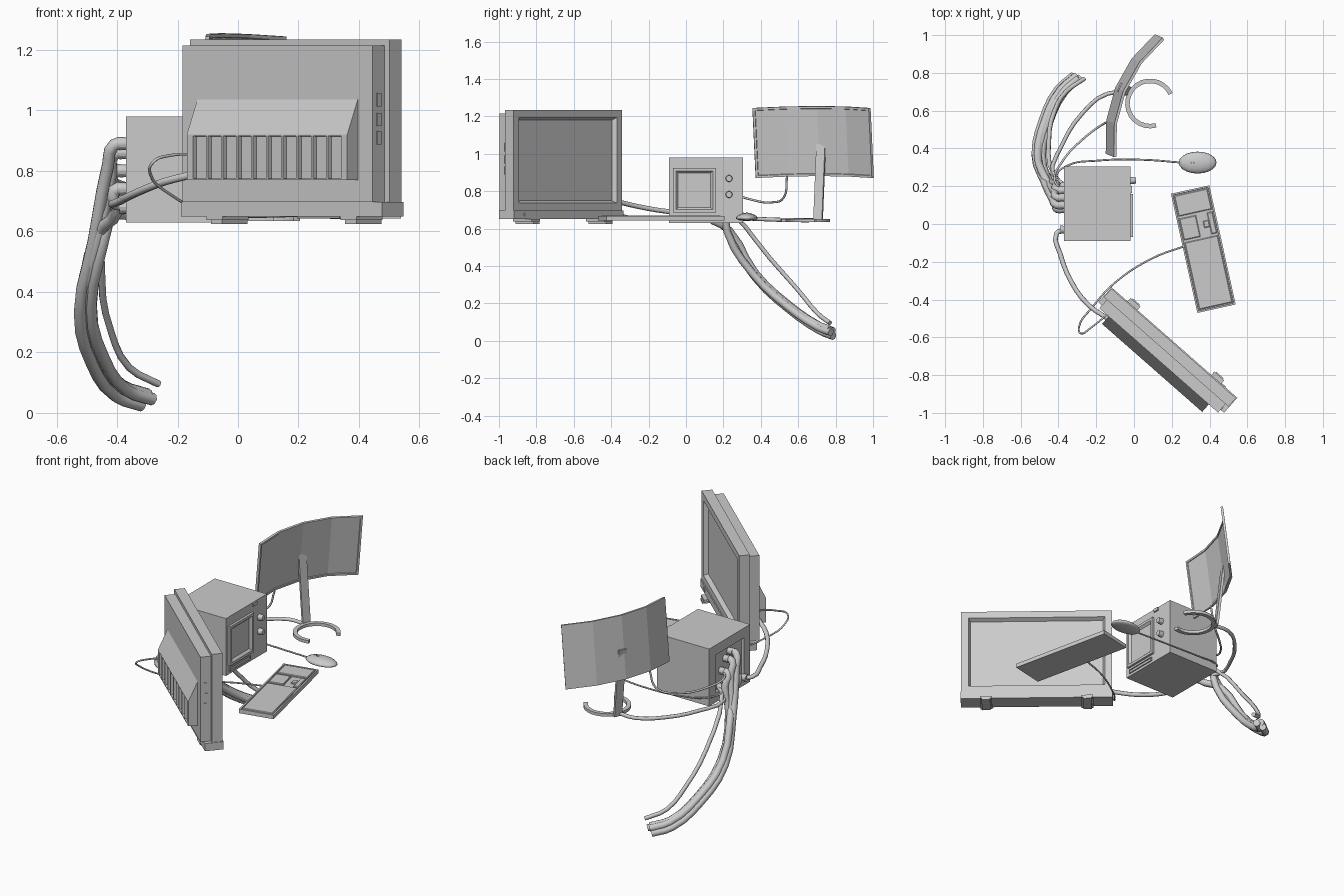
import bpy, bmesh, math
from mathutils import Matrix, Vector

if "Cube" in bpy.data.objects:
    bpy.data.objects.remove(bpy.data.objects["Cube"])

I = Matrix.Identity(4)


def frame(x, y, z, deg):
    return Matrix.Translation((x, y, z)) @ Matrix.Rotation(math.radians(deg), 4, 'Z')


def finish(name, bm, M=I, smooth=False):
    bmesh.ops.recalc_face_normals(bm, faces=bm.faces)
    me = bpy.data.meshes.new(name)
    bm.to_mesh(me)
    bm.free()
    ob = bpy.data.objects.new(name, me)
    bpy.context.collection.objects.link(ob)
    ob.matrix_world = M
    for p in me.polygons:
        p.use_smooth = smooth
    return ob


def inset(bm, direction, steps):
    """Inset the faces looking along direction by (width, depth) steps."""
    bm.normal_update()
    faces = [f for f in bm.faces if f.normal.dot(Vector(direction)) > 0.8]
    for w, d in steps:
        bmesh.ops.inset_region(bm, faces=faces, thickness=w, depth=d, use_even_offset=True)


def box(name, lo, hi, M=I, face=None, steps=()):
    lo, hi = Vector(lo), Vector(hi)
    bm = bmesh.new()
    bmesh.ops.create_cube(bm, size=1)
    bmesh.ops.scale(bm, vec=hi - lo, verts=bm.verts)
    bmesh.ops.translate(bm, vec=(lo + hi) / 2, verts=bm.verts)
    if face:
        inset(bm, face, steps)
    return finish(name, bm, M)


def prism(bm, profile, offset):
    f = bm.faces.new([bm.verts.new(p) for p in profile])
    ext = bmesh.ops.extrude_face_region(bm, geom=[f], use_keep_orig=True)
    bmesh.ops.translate(bm, vec=offset, verts=[v for v in ext['geom'] if isinstance(v, bmesh.types.BMVert)])
    bmesh.ops.recalc_face_normals(bm, faces=bm.faces)


def knob(name, x, y, z, r, length):
    bm = bmesh.new()
    bmesh.ops.create_cone(bm, cap_ends=True, segments=12, radius1=r, radius2=r * 0.85, depth=length)
    return finish(name, bm, Matrix.Translation((x, y, z)) @ Matrix.Rotation(math.pi / 2, 4, 'Y'))


def cable(name, pts, r, res=3):
    cu = bpy.data.curves.new(name, 'CURVE')
    cu.dimensions = '3D'
    cu.bevel_depth, cu.bevel_resolution = r, 2
    cu.resolution_u, cu.use_fill_caps = res, True
    sp = cu.splines.new('BEZIER')
    sp.bezier_points.add(len(pts) - 1)
    for b, p in zip(sp.bezier_points, pts):
        b.co = p
        b.handle_left_type = b.handle_right_type = 'AUTO'
    ob = bpy.data.objects.new(name, cu)
    bpy.context.collection.objects.link(ob)


# --- Cube computer: case, small screen, knobs, slots
box("computer_case", (-0.37, -0.09, 0.63), (-0.018, 0.305, 0.98), I,
    (-1, 0, 0), [(0.06, 0), (0.004, -0.012)])
box("small_screen_frame", (-0.02, -0.07, 0.685), (-0.004, 0.16, 0.925), I,
    (1, 0, 0), [(0.016, 0), (0.012, -0.013)])
for i, z in enumerate((0.868, 0.782)):
    knob(f"knob_{i}", -0.004, 0.23, z, 0.019, 0.03)
box("disk_slot", (-0.02, -0.06, 0.645), (-0.012, 0.14, 0.67), I, (1, 0, 0), [(0.004, 0), (0.001, -0.005)])
box("power_button", (-0.02, 0.165, 0.958), (-0.01, 0.2, 0.978))
for i, (y, z) in enumerate(((0.1, 0.89), (0.14, 0.86), (0.18, 0.8), (0.08, 0.74), (0.2, 0.71), (-0.03, 0.68))):
    knob(f"rear_plug_{i}", -0.372, y, z, 0.022, 0.04)

# --- Large monitor (local +y is the screen side)
M = frame(0.21, -0.632, 0, -41.3)
box("monitor_bezel", (-0.439, -0.06, 0.695), (0.439, 0, 1.235), M,
    (0, 1, 0), [(0.042, 0), (0.012, -0.025)])
box("monitor_base_strip", (-0.443, -0.1, 0.65), (0.443, 0.006, 0.697), M)
box("monitor_back", (-0.418, -0.12, 0.697), (0.418, -0.055, 1.215), M)
box("monitor_button", (0.33, 0, 0.668), (0.36, 0.01, 0.682), M)
for i, z in enumerate((1.035, 0.97, 0.91)):
    box(f"side_port_{i}", (0.416, -0.1, z - 0.022), (0.422, -0.08, z + 0.022), M)
for s in (-1, 1):
    x = s * 0.295
    box(f"monitor_foot_{s}", (x - 0.035, -0.1, 0.637), (x + 0.035, 0.03, 0.652), M)
    box(f"monitor_foot_pad_{s}", (x - 0.025, -0.09, 0.625), (x + 0.025, 0.036, 0.638), M)

# --- Sloped rear housing with ten recessed vents
bm = bmesh.new()
prism(bm, [(-0.353, -0.118, 1.04), (-0.353, -0.173, 0.92), (-0.353, -0.173, 0.77), (-0.353, -0.118, 0.77)],
      (0.706, 0, 0))
for i in range(11):
    bmesh.ops.bisect_plane(bm, geom=bm.verts[:] + bm.edges[:] + bm.faces[:],
                           plane_co=(-0.33 + i * 0.066, 0, 0), plane_no=(1, 0, 0))
bm.normal_update()
vents = [f for f in bm.faces if f.normal.y < -0.99 and abs(f.calc_center_median().x) < 0.33]
bmesh.ops.inset_individual(bm, faces=vents, thickness=0.007, depth=0)
bmesh.ops.inset_individual(bm, faces=vents, thickness=0.001, depth=-0.015)
finish("rear_vent_housing", bm, M)

# --- Curved monitor, tilted slightly forward
C = frame(0.012, 0.675, 1.057, -112.3)
R, sag, hh, th = 0.70, 0.085, 0.188, 0.014
arc = []
for i in range(5):
    a = math.asin(0.335 / R) * (i / 2 - 1)
    arc.append((math.sin(a), math.cos(a)))
outline = [(R * s, R - R * c - sag, -hh) for s, c in arc]
outline += [((R + th) * s, R - (R + th) * c - sag, -hh) for s, c in reversed(arc)]
bm = bmesh.new()
prism(bm, outline, (0, 0, 2 * hh))
inset(bm, (0, 1, 0), [(0.012, 0), (0.002, -0.004)])
finish("curved_monitor", bm, C @ Matrix.Rotation(math.radians(-7), 4, 'X'))

# --- Curved monitor stand: slanted leg on an open ring
bm = bmesh.new()
prism(bm, [(-0.025, -0.075, 0.635), (-0.025, -0.06, 0.635), (-0.025, -0.105, 1.06), (-0.025, -0.12, 1.06)],
      (0.05, 0, 0))
finish("stand_leg", bm, frame(0.03, 0.68, 0, -112.3))
bm = bmesh.new()
angles = [math.radians(25 + 260 * i / 18) for i in range(19)]
ring = [(r * math.cos(a), r * math.sin(a), 0.634) for r, seq in ((0.132, angles), (0.108, angles[::-1])) for a in seq]
prism(bm, ring, (0, 0, 0.018))
finish("stand_ring", bm, frame(0.085, 0.638, 0, 0))

# --- Keyboard: tray with recess and key blocks
K = frame(0.367, -0.133, 0, 12.5)
box("keyboard_tray", (-0.104, -0.323, 0.643), (0.104, 0.323, 0.668), K,
    (0, 0, 1), [(0.009, 0), (0.001, -0.008)])
blocks = {"main_keys": (-0.09, -0.308, 0.09, 0.055), "number_keys": (-0.09, 0.197, 0.09, 0.309),
          "edit_keys": (-0.09, 0.068, 0.0, 0.184), "arrow_keys": (0.06, 0.068, 0.09, 0.184),
          "arrow_up_key": (0.03, 0.108, 0.061, 0.145)}
for n, (x0, y0, x1, y1) in blocks.items():
    box(n, (x0, y0, 0.655), (x1, y1, 0.667), K, (0, 0, 1), [(0.004, 0.003)])

# --- Mouse with wheel
bm = bmesh.new()
bmesh.ops.create_uvsphere(bm, u_segments=20, v_segments=10, radius=1)
for v in bm.verts:
    v.co = (v.co.x * 0.1, v.co.y * 0.058, v.co.z * (0.028 if v.co.z > 0 else 0.014))
finish("mouse", bm, frame(0.337, 0.325, 0.655, 0), True)
bm = bmesh.new()
bmesh.ops.create_cone(bm, cap_ends=True, segments=12, radius1=0.01, radius2=0.01, depth=0.008)
finish("mouse_wheel", bm, Matrix.Translation((0.31, 0.325, 0.678)) @ Matrix.Rotation(math.pi / 2, 4, 'X'))

# --- Thick cable bundle sweeping down behind the computer
tail = [(-0.47, 0.22, 0.58), (-0.515, 0.36, 0.35), (-0.475, 0.54, 0.18), (-0.395, 0.70, 0.07), (-0.31, 0.775, 0.04)]
strands = [(0.1, 0.89, (-0.008, 0.012, -0.015)), (0.14, 0.86, (0.012, -0.005, 0.02)),
           (0.18, 0.8, (0.028, 0.0, 0.005)), (0.08, 0.74, (0.006, 0.01, 0.012))]
for i, (y, z, off) in enumerate(strands):
    head = [(-0.36, y, z), (-0.41, y, z - 0.005), (-0.43 + 0.01 * i, y + 0.03, z - 0.07)]
    cable(f"bundle_cable_{i}", head + [tuple(Vector(p) + Vector(off)) for p in tail], 0.021)
cable("bundle_thin_cable", [(-0.36, 0.2, 0.71), (-0.41, 0.24, 0.69), (-0.45, 0.45, 0.44), (-0.42, 0.6, 0.27),
                            (-0.36, 0.7, 0.15), (-0.262, 0.77, 0.095)], 0.012)

# --- Device cables
cable("large_monitor_cable", [(-0.36, -0.03, 0.68), (-0.41, -0.05, 0.685), (-0.39, -0.16, 0.70), (-0.33, -0.31, 0.73),
                              (-0.24, -0.43, 0.765), (-0.14, -0.5, 0.79)], 0.013)
cable("keyboard_cable", [(0.26, -0.12, 0.655), (0.1, -0.18, 0.655), (-0.1, -0.31, 0.665), (-0.22, -0.44, 0.72),
                         (-0.29, -0.54, 0.79), (-0.28, -0.58, 0.83), (-0.23, -0.55, 0.85), (-0.13, -0.47, 0.855)],
      0.005, 5)
cable("mouse_cable", [(0.25, 0.325, 0.655), (0.05, 0.34, 0.65), (-0.2, 0.335, 0.66), (-0.35, 0.31, 0.68),
                      (-0.41, 0.25, 0.7), (-0.36, 0.2, 0.71)], 0.005, 5)
cable("curved_monitor_cable", [(-0.36, 0.17, 0.8), (-0.42, 0.23, 0.79), (-0.38, 0.33, 0.76), (-0.27, 0.45, 0.74),
                               (-0.17, 0.525, 0.77), (-0.13, 0.54, 0.88)], 0.006, 5)
cable("stand_cable", [(-0.36, 0.18, 0.67), (-0.43, 0.25, 0.66), (-0.38, 0.42, 0.65), (-0.27, 0.59, 0.645),
                      (-0.14, 0.69, 0.645), (-0.03, 0.69, 0.645)], 0.011)
